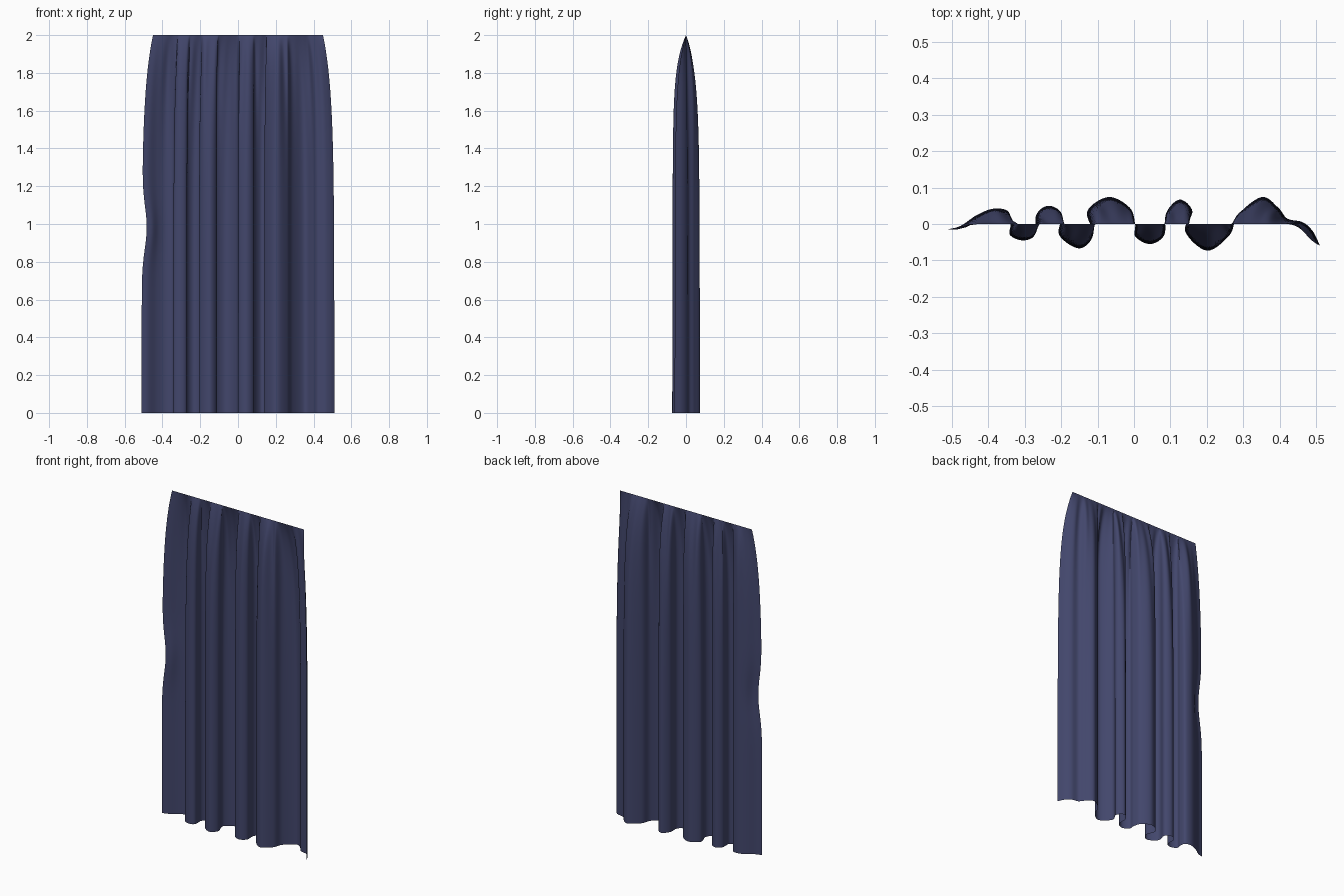
import bpy, bmesh, math
from mathutils import Vector

if "Cube" in bpy.data.objects:
    bpy.data.objects.remove(bpy.data.objects["Cube"])

# Hem line seen from above: alternating folds, left to right
HEM = [(-.51, -.015), (-.475, -.005), (-.43, .025), (-.385, .042), (-.345, .035), (-.338, .0),
       (-.34, -.03), (-.305, -.045), (-.272, -.03), (-.268, .025), (-.235, .05), (-.198, .028),
       (-.205, -.03), (-.15, -.067), (-.112, -.03), (-.128, .035), (-.07, .074), (-.012, .045),
       (.003, .0), (.004, -.035), (.045, -.055), (.083, -.03), (.088, .03), (.125, .067),
       (.16, .035), (.14, -.02), (.2, -.073), (.262, -.03), (.285, .025), (.35, .074),
       (.395, .045), (.42, .015), (.462, .005), (.49, -.02), (.51, -.06)]
SUB, ROWS, HEIGHT = 8, 70, 2.0


def spline(points, sub):
    """Smooth Catmull-Rom line through the points."""
    p = [Vector(q) for q in points]
    p = [2 * p[0] - p[1]] + p + [2 * p[-1] - p[-2]]
    out = []
    for i in range(1, len(p) - 2):
        a, b, c, d = p[i - 1:i + 3]
        for k in range(sub):
            t = k / sub
            out.append(.5 * (2 * b + (c - a) * t + (2 * a - 5 * b + 4 * c - d) * t * t
                             + (3 * b - a - 3 * c + d) * t ** 3))
    return out + [p[-2]]


hem = spline(HEM, SUB)
length = [0.0]
for a, b in zip(hem, hem[1:]):
    length.append(length[-1] + (b - a).length)

# Cloth sheet: straight gathered top edge opening into the full folds
bm = bmesh.new()
grid = []
for r in range(ROWS + 1):
    t = (r / ROWS) ** 1.8
    depth = (1 - math.exp(-11 * t)) * (.95 + .05 * t)
    row = []
    for q, l in zip(hem, length):
        u = l / length[-1]
        edge = abs(2 * u - 1)
        x_top = .45 * (.5 * q.x / .51 + .5 * (2 * u - 1))
        spread = 1 - math.exp(-7 * t)
        x = x_top + (q.x - x_top) * spread
        # small pleats that fade out below the heading
        pleat = .16 * t * math.exp(-11 * t) * (math.sin(97 * u + 1.5 * math.sin(9 * u))
                                              + .6 * math.sin(151 * u + 2))
        y = q.y * depth + pleat * (1 - edge ** 8)
        # pinch in the left edge at mid height
        z = HEIGHT * (1 - t)
        x += .025 * math.exp(-((z - .98) / .16) ** 2) * math.exp(-(u / .05) ** 2)
        row.append(bm.verts.new((x, y, z)))
    grid.append(row)
for upper, lower in zip(grid, grid[1:]):
    for i in range(len(hem) - 1):
        bm.faces.new((lower[i], lower[i + 1], upper[i + 1], upper[i]))

mesh = bpy.data.meshes.new("curtain")
bm.to_mesh(mesh)
bm.free()
mesh.polygons.foreach_set("use_smooth", [True] * len(mesh.polygons))
curtain = bpy.data.objects.new("curtain", mesh)
bpy.context.collection.objects.link(curtain)

# Dark blue fabric
fabric = bpy.data.materials.new("blue_fabric")
fabric.diffuse_color = (.055, .062, .15, 1)
fabric.use_nodes = True
fabric.node_tree.nodes["Principled BSDF"].inputs["Base Color"].default_value = fabric.diffuse_color
mesh.materials.append(fabric)
